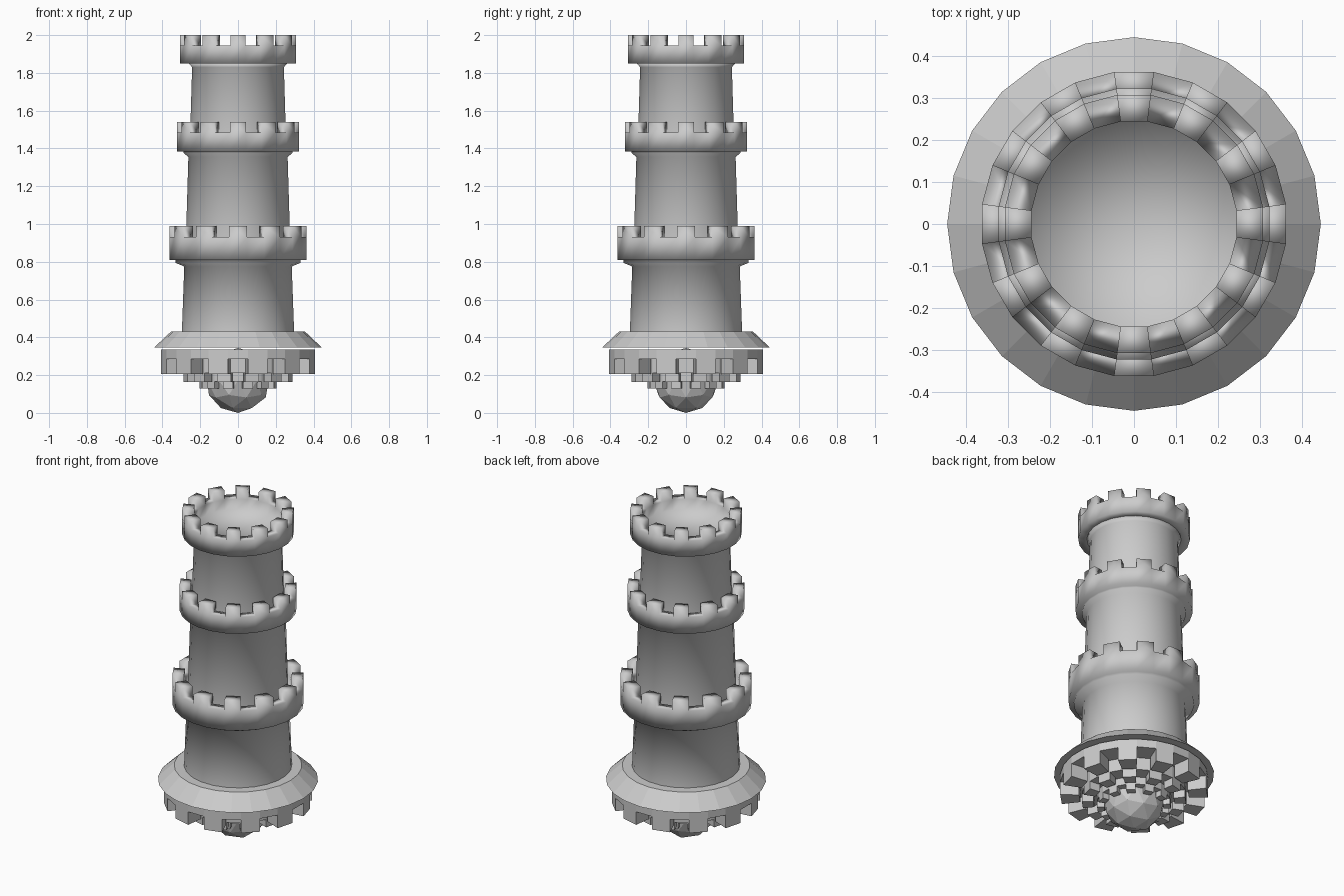
import bpy, bmesh, math

if "Cube" in bpy.data.objects:
    bpy.data.objects.remove(bpy.data.objects["Cube"])

N = 24
STEP = math.tau / N
stone = bpy.data.materials.new("stone grey")
stone.diffuse_color = (0.6, 0.6, 0.6, 1)
stone.use_nodes = True
stone.node_tree.nodes["Principled BSDF"].inputs["Base Color"].default_value = stone.diffuse_color


def finish(name, bm, smooth):
    bmesh.ops.recalc_face_normals(bm, faces=bm.faces)
    mesh = bpy.data.meshes.new(name)
    bm.to_mesh(mesh)
    bm.free()
    mesh.materials.append(stone)
    for p in mesh.polygons:
        p.use_smooth = smooth
    ob = bpy.data.objects.new(name, mesh)
    bpy.context.collection.objects.link(ob)
    return ob


def lathe(profile, phase=0.5, loop=False):
    """Spin (radius, z) points; a zero radius becomes a single pole."""
    bm = bmesh.new()
    rings = []
    for r, z in profile:
        if r == 0:
            rings.append([bm.verts.new((0, 0, z))] * N)
        else:
            rings.append([bm.verts.new((r * math.cos((i + phase) * STEP),
                                        r * math.sin((i + phase) * STEP), z)) for i in range(N)])
    pairs = list(zip(rings, rings[1:])) + ([(rings[-1], rings[0])] if loop else [])
    for a, b in pairs:
        for i in range(N):
            j = (i + 1) % N
            bm.faces.new(list(dict.fromkeys((a[i], a[j], b[j], b[i]))))
    return bm


def add_teeth(bm, z, r_in, r_out, height, odd):
    """Raise every other face of the flat rim lying at height z."""
    faces = []
    for f in bm.faces:
        c = f.calc_center_median()
        if all(abs(v.co.z - z) < 1e-4 for v in f.verts) and r_in < c.xy.length < r_out:
            if round(math.atan2(c.y, c.x) / STEP) % 2 == odd:
                faces.append(f)
    for f in bmesh.ops.extrude_discrete_faces(bm, faces=faces)["faces"]:
        for v in f.verts:
            v.co.z += height


# Tower storeys: wall with flared neck, battlement ring and floor in one shell
# (name, wall z0, wall r0, wall z1, wall r1, neck r, ring z, ring r, inner r, gap z, top z, floor z)
STOREYS = [
    ("lower", 0.42, 0.30, 0.775, 0.287, 0.335, 0.81, 0.365, 0.300, 0.93, 0.99, 0.86),
    ("middle", 0.86, 0.28, 1.355, 0.265, 0.290, 1.385, 0.325, 0.265, 1.485, 1.54, 1.43),
    ("upper", 1.43, 0.257, 1.83, 0.245, 0.262, 1.85, 0.31, 0.246, 1.945, 2.0, 1.88),
]
for name, z0, r0, z1, r1, rn, zr, rr, ri, zg, zt, zf in STOREYS:
    bm = lathe([(r0, z0), (r1, z1), (rn, z1 + 0.02), (rn, zr), (rr, zr),
                (rr, zg), (ri, zg), (ri, zf), (0, zf)])
    add_teeth(bm, zg, ri, rr, zt - zg, 0)
    finish(name + "_storey", bm, True)

# Sloped faceted skirt under the tower
finish("base_skirt", lathe([(0, 0.345), (0.445, 0.345), (0.355, 0.43), (0, 0.43)], phase=0), False)

# Nested rings of teeth hanging below
# (outer r, inner r, top z, gap z, bottom z)
for k, (ro, ri, zt, zg, zb) in enumerate([
        (0.41, 0.305, 0.335, 0.285, 0.205),
        (0.29, 0.225, 0.29, 0.21, 0.163),
        (0.205, 0.165, 0.25, 0.165, 0.13)]):
    bm = lathe([(0, zt), (ro, zt), (ro, zg), (ri, zg), (0, zg)])
    add_teeth(bm, zg, ri, ro, zb - zg, 1)
    finish("hanging_ring_%d" % (k + 1), bm, False)

# Faceted ball at the very bottom
bm = bmesh.new()
bmesh.ops.create_icosphere(bm, subdivisions=2, radius=0.172)
bmesh.ops.translate(bm, verts=bm.verts, vec=(0, 0, 0.172))
finish("bottom_ball", bm, False)
